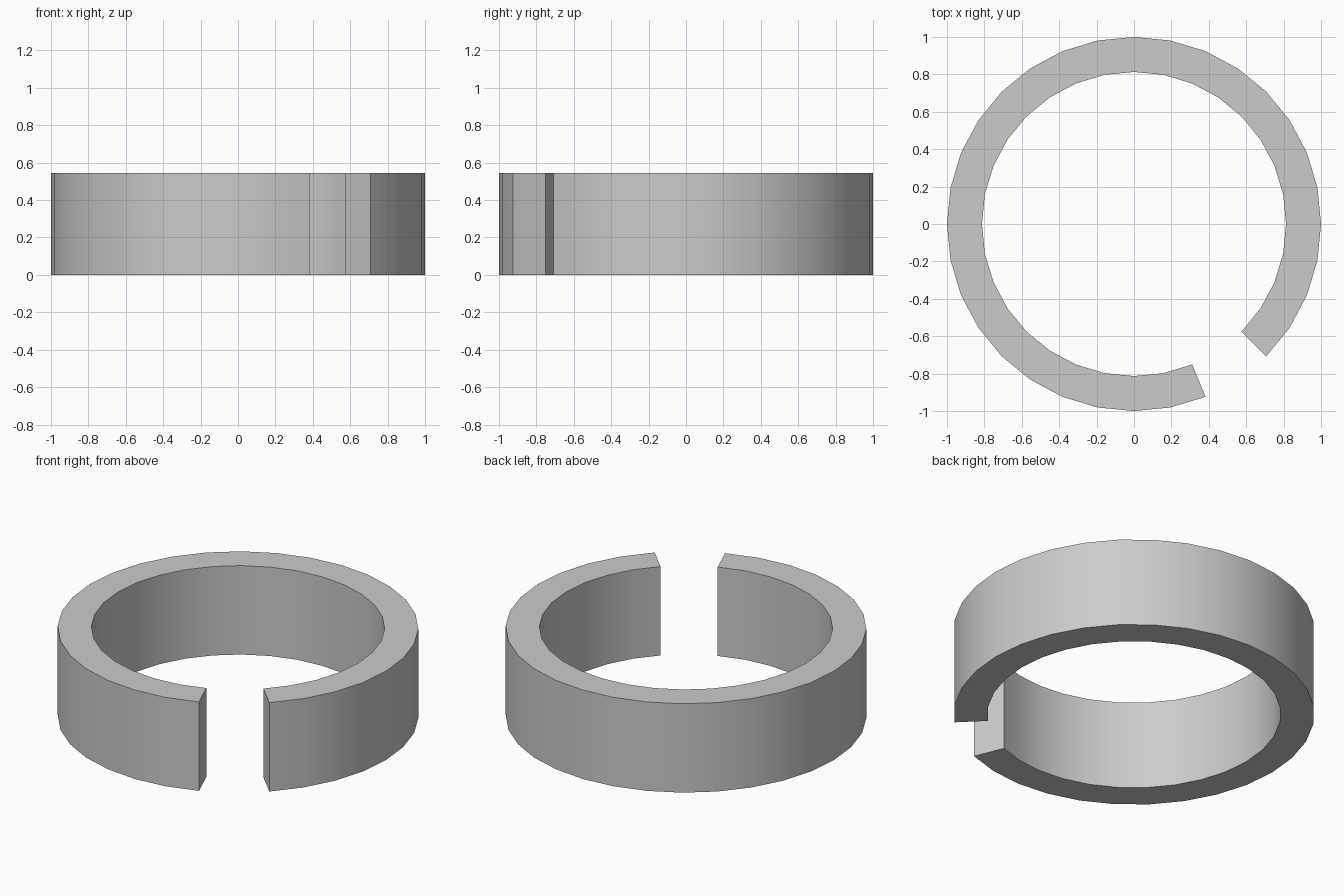
import bpy, bmesh
from math import cos, sin, radians

if "Cube" in bpy.data.objects:
    bpy.data.objects.remove(bpy.data.objects["Cube"])

OUTER, INNER, HEIGHT = 1.0, 0.813, 0.544
SIDES, GAP = 32, 2            # full circle sides, sides left open
START = radians(-45)          # right-hand lip of the gap
STEP = radians(360 / SIDES)

bm = bmesh.new()

# Rectangular cross-section repeated around the arc
rings = []
for i in range(SIDES - GAP + 1):
    a = START + i * STEP
    rings.append([bm.verts.new((r * cos(a), r * sin(a), z))
                  for r, z in ((INNER, 0), (OUTER, 0), (OUTER, HEIGHT), (INNER, HEIGHT))])

# Walls, top and bottom
for p, q in zip(rings, rings[1:]):
    for k in range(4):
        n = (k + 1) % 4
        bm.faces.new((p[k], p[n], q[n], q[k]))

# Flat end caps at the gap
bm.faces.new(rings[0])
bm.faces.new(rings[-1])
bmesh.ops.recalc_face_normals(bm, faces=bm.faces[:])

mesh = bpy.data.meshes.new("split_ring")
bm.to_mesh(mesh)
bm.free()
ring = bpy.data.objects.new("split_ring", mesh)
bpy.context.collection.objects.link(ring)

# Smooth curved walls, sharp rims
bpy.context.view_layer.objects.active = ring
ring.select_set(True)
bpy.ops.object.shade_smooth_by_angle(angle=radians(30))
